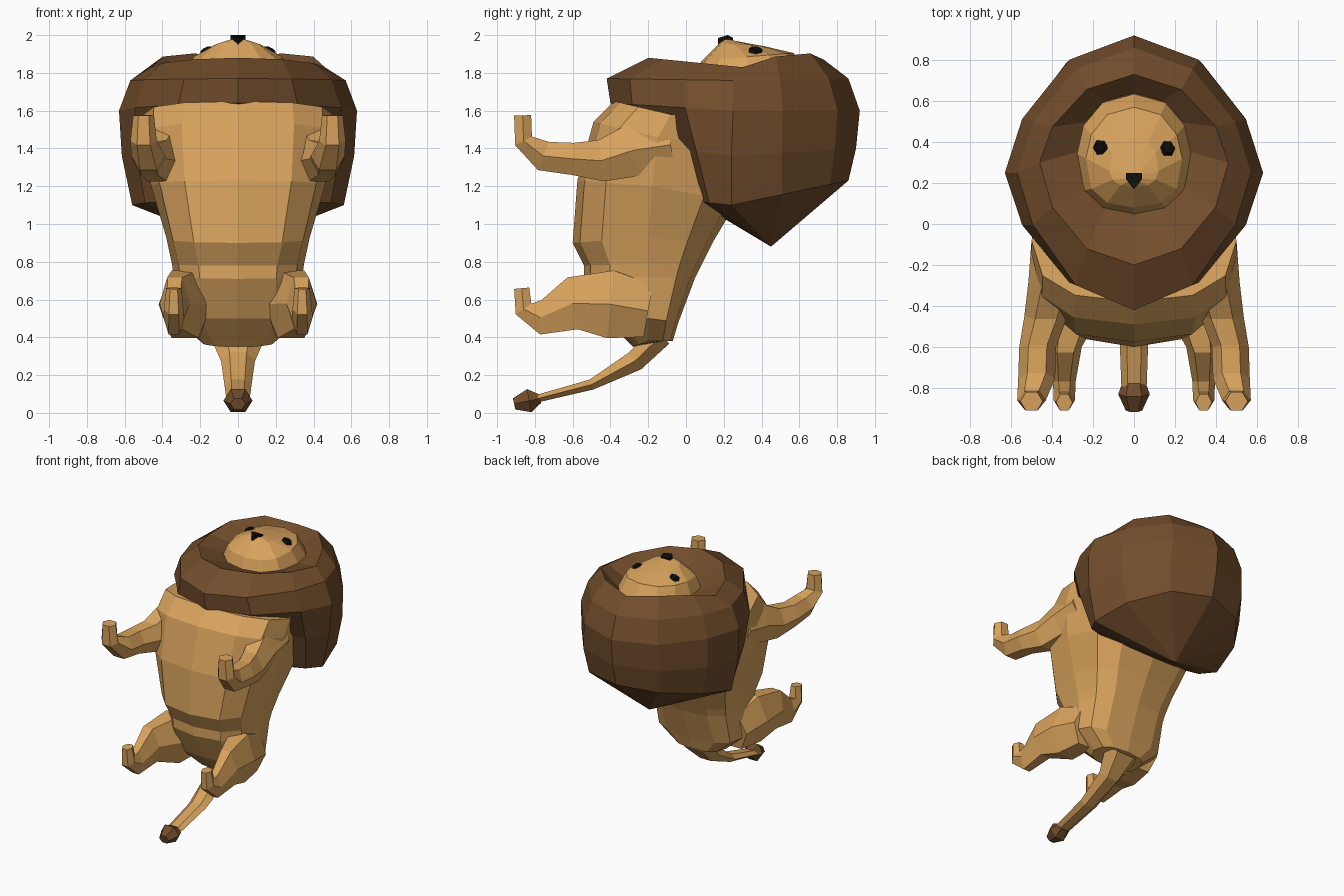
import bpy, bmesh, math
from mathutils import Vector


def material(name, rgb):
    m = bpy.data.materials.new(name)
    m.diffuse_color = (*rgb, 1)
    return m


TAN = material("tan", (0.70, 0.37, 0.11))
BROWN = material("brown", (0.17, 0.075, 0.025))
BLACK = material("black", (0.004, 0.004, 0.004))


def loft(name, rings, mat, tip=None):
    """Skin equal-length rings; cap the start flat and the end flat or at a tip."""
    bm = bmesh.new()
    vs = [[bm.verts.new(p) for p in r] for r in rings]
    n = len(vs[0])
    for a, b in zip(vs, vs[1:]):
        for i in range(n):
            j = (i + 1) % n
            bm.faces.new((a[i], a[j], b[j], b[i]))
    bm.faces.new(vs[0][::-1])
    if tip:
        t = bm.verts.new(tip)
        for i in range(n):
            bm.faces.new((vs[-1][i], vs[-1][(i + 1) % n], t))
    else:
        bm.faces.new(vs[-1])
    bmesh.ops.recalc_face_normals(bm, faces=bm.faces)
    me = bpy.data.meshes.new(name)
    bm.to_mesh(me)
    bm.free()
    me.materials.append(mat)
    ob = bpy.data.objects.new(name, me)
    bpy.context.collection.objects.link(ob)
    return ob


def ring(front, side, back, e=1.0, pf=None, pb=None, lift=0.0, n=12):
    """Closed loop through front (y,z), side (x,y,z) and back (y,z).
    Exponents below 1 are boxier, above 1 more pointed (pf front, pb back)."""
    pts = []
    w, ys, zs = side
    for i in range(n):
        t = 2 * math.pi * i / n
        s, c = round(math.sin(t), 6), round(math.cos(t), 6)
        p = (pf if c > 0 else pb) or e
        k = abs(c) ** p
        x = w * math.copysign(abs(s) ** e, s)
        y1, z1 = front if c > 0 else back
        bump = lift if i in (4, 5, 7, 8) else 0
        pts.append((x, ys + (y1 - ys) * k, zs + (z1 - zs) * k + bump))
    return pts


def limb(name, sections, mat, n=6):
    """Tube bending in the y-z plane; sections are (x, y, z, half width, half height)."""
    P = [Vector(s[:3]) for s in sections]
    rings = []
    for i, s in enumerate(sections):
        d = Vector((0, 0, 0))
        if i > 0:
            d += (P[i] - P[i - 1]).normalized()
        if i < len(P) - 1:
            d += (P[i + 1] - P[i]).normalized()
        up = Vector((0, d.z, -d.y)).normalized()
        r = []
        for k in range(n):
            a = 2 * math.pi * k / n
            r.append(P[i] + Vector((s[3] * math.cos(a), 0, 0))
                     + up * s[4] * math.sin(a) / math.sin(math.pi / 3))
        rings.append(r)
    return loft(name, rings, mat)


# torso, from rump to shoulders
loft("body", [
    ring((-0.28, 0.35), (0.20, -0.20, 0.38), (-0.07, 0.38), 0.75),
    ring((-0.43, 0.50), (0.34, -0.20, 0.50), (-0.04, 0.48), 0.75),
    ring((-0.54, 0.71), (0.34, -0.20, 0.72), (0.05, 0.72), 0.75),
    ring((-0.54, 0.78), (0.35, -0.20, 0.79), (0.08, 0.78), 0.75),
    ring((-0.60, 0.90), (0.38, -0.20, 0.93), (0.14, 0.90), 0.7),
    ring((-0.575, 1.23), (0.46, -0.18, 1.20), (0.27, 1.12), 0.7),
    ring((-0.49, 1.54), (0.50, -0.15, 1.46), (0.30, 1.40), 0.75),
    ring((-0.38, 1.65), (0.50, -0.08, 1.58), (0.30, 1.58), 0.8),
], TAN)

# mane, from the edge of the face outwards and down to the nape
loft("mane", [
    ring((0.04, 1.78), (0.28, 0.35, 1.79), (0.64, 1.79)),
    ring((-0.20, 1.88), (0.46, 0.30, 1.83), (0.73, 1.87), 1, 1.2, 1.3, 0.04),
    ring((-0.42, 1.77), (0.57, 0.25, 1.76), (0.86, 1.77), 1, 1.4, 1.3),
    ring((-0.40, 1.64), (0.63, 0.25, 1.60), (0.92, 1.60), 1, 1.35, 1.35),
    ring((-0.06, 1.40), (0.615, 0.24, 1.36), (0.90, 1.40), 0.9, 0.7, 1.3),
    ring((0.05, 1.12), (0.56, 0.24, 1.10), (0.86, 1.23), 0.9, 0.7, 1.2),
], BROWN, tip=(0, 0.45, 0.88))

# face dome looking upwards
loft("face", [
    ring((0.04, 1.75), (0.29, 0.35, 1.76), (0.645, 1.77), 0.85, 0.7, 1.1),
    ring((0.08, 1.86), (0.235, 0.32, 1.885), (0.57, 1.905), 0.85, 0.7, 1.1),
    ring((0.18, 1.96), (0.12, 0.26, 1.95), (0.42, 1.94), 0.85),
    ring((0.205, 1.98), (0.04, 0.24, 1.975), (0.28, 1.965), 0.85),
], TAN)

# nose wedge
loft("nose", [[(-0.04, 0.25, z - 0.015), (0.04, 0.25, z - 0.015), (0.04, 0.22, z),
               (0, 0.17, z - 0.015), (-0.04, 0.22, z)] for z in (1.96, 2.0)], BLACK)

for sx, side in ((1, "right"), (-1, "left")):
    # eye
    bpy.ops.mesh.primitive_uv_sphere_add(segments=6, ring_count=4, radius=0.043,
                                         location=(0.162 * sx, 0.37, 1.912),
                                         rotation=(0, 0.5 * sx, math.pi / 6))
    eye = bpy.context.object
    eye.name = "eye_" + side
    eye.scale.z = 0.6
    eye.data.materials.append(BLACK)
    # front leg with broad shoulder and upturned paw
    limb("front_leg_" + side, [
        (0.37 * sx, -0.08, 1.42, 0.13, 0.14),
        (0.39 * sx, -0.28, 1.39, 0.125, 0.14),
        (0.43 * sx, -0.45, 1.335, 0.105, 0.11),
        (0.47 * sx, -0.60, 1.345, 0.09, 0.085),
        (0.475 * sx, -0.755, 1.36, 0.09, 0.08),
        (0.50 * sx, -0.86, 1.44, 0.07, 0.05),
        (0.50 * sx, -0.865, 1.575, 0.055, 0.045)], TAN)
    # hind leg with thigh and upturned paw
    limb("hind_leg_" + side, [
        (0.26 * sx, -0.20, 0.54, 0.12, 0.14),
        (0.28 * sx, -0.40, 0.575, 0.14, 0.18),
        (0.335 * sx, -0.60, 0.58, 0.08, 0.14),
        (0.34 * sx, -0.77, 0.505, 0.055, 0.09),
        (0.34 * sx, -0.86, 0.55, 0.052, 0.05),
        (0.34 * sx, -0.87, 0.66, 0.04, 0.04)], TAN)

# tail and tuft
limb("tail", [(0, -0.13, 0.41, 0.15, 0.06), (0, -0.27, 0.275, 0.09, 0.055),
              (0, -0.50, 0.15, 0.072, 0.028), (0, -0.79, 0.075, 0.062, 0.02)], TAN)
limb("tail_tuft", [(0, -0.77, 0.075, 0.055, 0.022), (0, -0.83, 0.065, 0.077, 0.062),
                   (0, -0.91, 0.047, 0.04, 0.03)], BROWN)
